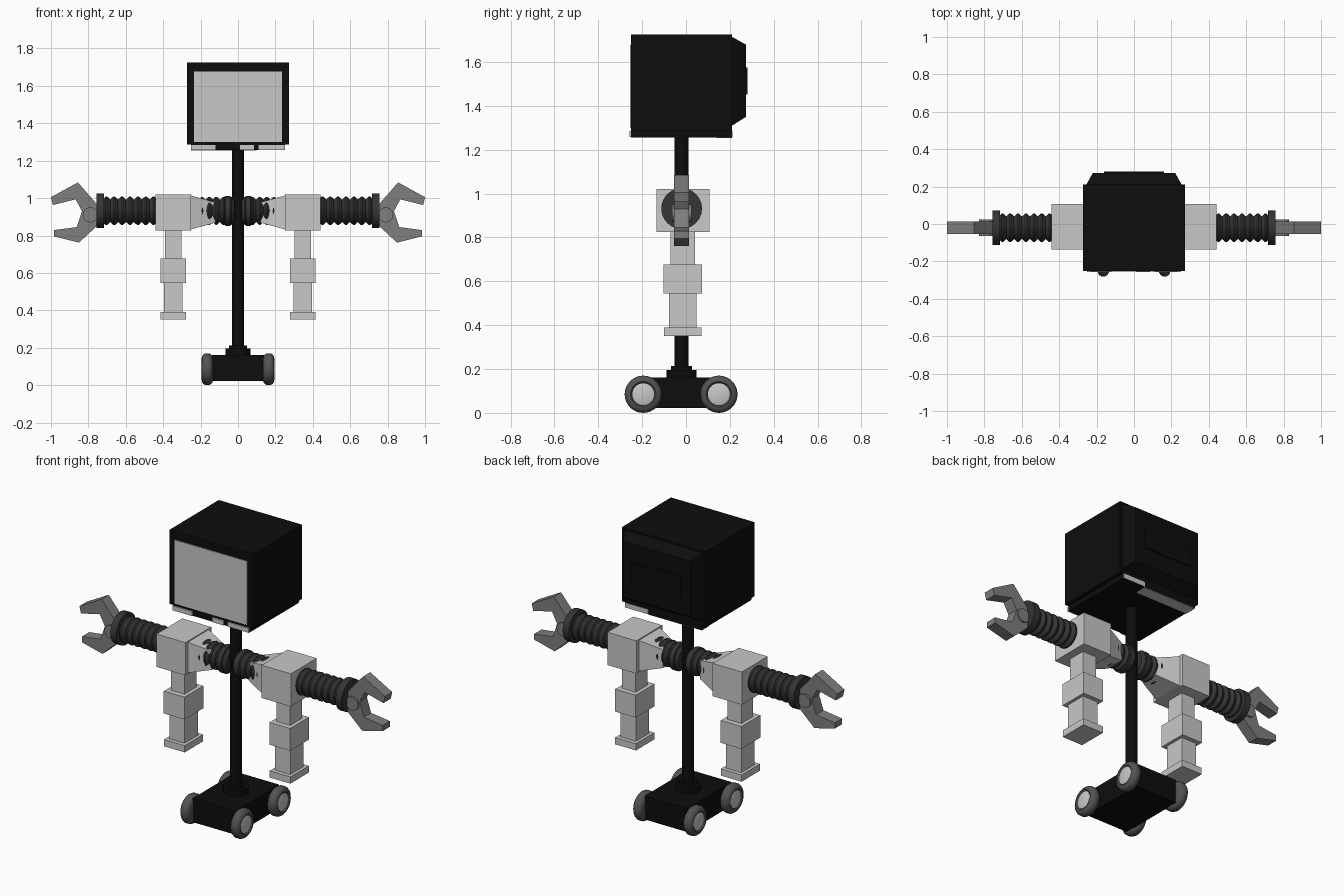
import bpy, bmesh, math
from mathutils import Matrix, Vector

if "Cube" in bpy.data.objects:
    bpy.data.objects.remove(bpy.data.objects["Cube"])


def mat(name, v):
    m = bpy.data.materials.new(name)
    m.diffuse_color = (v, v, v, 1)
    m.use_nodes = True
    m.node_tree.nodes["Principled BSDF"].inputs["Base Color"].default_value = m.diffuse_color
    return m


BLACK = mat("black plastic", 0.004)
LIGHT = mat("light grey", 0.58)
RUBBER = mat("dark rubber", 0.035)
TYRE = mat("tyre grey", 0.085)
STEEL = mat("steel grey", 0.21)
CY = -0.02   # middle of the neck, arms and base


def finish(name, bm, m, smooth=False):
    bmesh.ops.recalc_face_normals(bm, faces=bm.faces)
    me = bpy.data.meshes.new(name)
    bm.to_mesh(me)
    bm.free()
    me.materials.append(m)
    ob = bpy.data.objects.new(name, me)
    bpy.context.collection.objects.link(ob)
    if smooth:
        bpy.ops.object.select_all(action='DESELECT')
        ob.select_set(True)
        bpy.context.view_layer.objects.active = ob
        bpy.ops.object.shade_smooth_by_angle(angle=math.radians(35))
    return ob


def loft(name, sections, m):
    """Skin a list of four-corner loops and cap both ends."""
    bm = bmesh.new()
    rings = [[bm.verts.new(p) for p in s] for s in sections]
    for a, b in zip(rings, rings[1:]):
        for i in range(4):
            j = (i + 1) % 4
            bm.faces.new((a[i], a[j], b[j], b[i]))
    bm.faces.new(rings[0])
    bm.faces.new(rings[-1])
    return finish(name, bm, m)


def box(name, x0, x1, y0, y1, z0, z1, m):
    loop = lambda z: [(x0, y0, z), (x1, y0, z), (x1, y1, z), (x0, y1, z)]
    return loft(name, [loop(z0), loop(z1)], m)


def lathe(name, profile, origin, axis, m, sides=24):
    """Spin (distance along axis, radius) pairs round an axis."""
    bm = bmesh.new()
    rot = Vector((0, 0, 1)).rotation_difference(Vector(axis)).to_matrix().to_4x4()
    mx = Matrix.Translation(origin) @ rot
    rings = []
    for h, r in profile:
        rings.append([bm.verts.new(mx @ Vector((r * math.cos(math.tau * i / sides),
                                                r * math.sin(math.tau * i / sides), h)))
                      for i in range(sides)])
    for a, b in zip(rings, rings[1:]):
        for i in range(sides):
            j = (i + 1) % sides
            bm.faces.new((a[i], a[j], b[j], b[i]))
    bm.faces.new(rings[0])
    bm.faces.new(rings[-1])
    return finish(name, bm, m, True)


def bellows(x0, x1, n, low, high):
    """Zigzag profile of a ribbed hose."""
    step = (x1 - x0) / n
    pts = []
    for i in range(n):
        a = x0 + i * step
        pts += [(a, low), (a + step * 0.4, high), (a + step * 0.6, high)]
    return pts + [(x1, low)]


# Television head: cabinet, lower slab, tapered back
box("head_cabinet", -0.273, 0.273, -0.25, 0.21, 1.287, 1.726, BLACK)
box("head_lower_slab", -0.25, 0.25, -0.25, 0.21, 1.257, 1.287, BLACK)


def back_loop(y, hx, z0, z1):
    return [(-hx, y, z0), (hx, y, z0), (hx, y, z1), (-hx, y, z1)]


loft("head_back", [back_loop(0.21, 0.255, 1.31, 1.715),
                   back_loop(0.273, 0.22, 1.35, 1.68)], BLACK)
box("head_back_plate", -0.16, 0.16, 0.27, 0.28, 1.452, 1.575, BLACK)
box("screen", -0.236, 0.236, -0.255, -0.248, 1.30, 1.677, LIGHT)
for i, (a, b) in enumerate([(-0.25, -0.12), (0.01, 0.085), (0.11, 0.25)]):
    box(f"control_panel_{i}", a, b, -0.257, -0.249, 1.258, 1.285, LIGHT)
box("rear_panel", 0.10, 0.25, 0.209, 0.213, 1.258, 1.286, LIGHT)
box("underside_panel", -0.25, 0.10, 0.14, 0.209, 1.254, 1.258, LIGHT)

# Neck pole with stepped collar
lathe("neck_pole", [(0.15, 0.032), (1.27, 0.032)], (0, CY, 0), (0, 0, 1), BLACK)
lathe("pole_collar", [(0.15, 0.068), (0.195, 0.068), (0.195, 0.048), (0.213, 0.048)],
      (0, CY, 0), (0, 0, 1), BLACK)

# Wheeled base
box("base_body", -0.14, 0.14, CY - 0.205, CY + 0.205, 0.022, 0.162, BLACK)
TYRE_PROFILE = [(-0.005, 0.05), (-0.005, 0.066), (0.003, 0.078), (0.014, 0.085), (0.034, 0.085),
                (0.045, 0.079), (0.053, 0.068), (0.054, 0.058), (0.048, 0.052)]
for s, side in ((-1, "left"), (1, "right")):
    for y, end in ((-0.195, "front"), (0.15, "back")):
        at = (s * 0.14, y, 0.085)
        lathe(f"tyre_{end}_{side}", TYRE_PROFILE, at, (s, 0, 0), TYRE, 32)
        lathe(f"hubcap_{end}_{side}", [(0.04, 0.05), (0.05, 0.05), (0.053, 0.043)],
              at, (s, 0, 0), LIGHT, 32)

# Claw outline (x, z) of one side
CLAW = [(0.755, 0.968), (0.856, 1.084), (1.0, 1.005), (0.99, 0.963), (0.868, 0.993),
        (0.834, 0.93), (0.862, 0.845), (0.984, 0.829), (0.984, 0.795), (0.85, 0.762),
        (0.755, 0.85)]
AZ = 0.932   # arm height

for s, side in ((-1, "left"), (1, "right")):
    at, ax = (0, CY, AZ), (s, 0, 0)
    # Hose from the pole through the shoulder block to the claw
    lathe(f"inner_flange_{side}", [(0.036, 0.07), (0.042, 0.08), (0.068, 0.08), (0.074, 0.07)],
          at, ax, RUBBER)
    lathe(f"inner_hose_{side}", bellows(0.02, 0.25, 6, 0.06, 0.075), at, ax, RUBBER)
    lathe(f"outer_hose_{side}", bellows(0.43, 0.725, 7, 0.06, 0.076), at, ax, RUBBER)
    lathe(f"wrist_flange_{side}", [(0.717, 0.093), (0.757, 0.093)], at, ax, RUBBER)

    # Shoulder block with tapered inner end
    def sq(x, hy, hz):
        return [(s * x, -0.014 + a * hy, 0.923 + b * hz)
                for a, b in ((-1, -1), (1, -1), (1, 1), (-1, 1))]
    loft(f"shoulder_block_{side}", [sq(0.25, 0.121, 0.097), sq(0.44, 0.121, 0.097)], LIGHT)
    loft(f"shoulder_taper_{side}", [sq(0.12, 0.056, 0.054), sq(0.255, 0.10, 0.092)], LIGHT)

    # Hanging limb: stacked blocks (half x, half y, bottom, top)
    for part, hx, hy, z0, z1 in (("upper", 0.045, 0.055, 0.67, 0.83),
                                 ("joint", 0.068, 0.088, 0.545, 0.677),
                                 ("lower", 0.05, 0.062, 0.385, 0.55),
                                 ("foot", 0.068, 0.086, 0.35, 0.39)):
        cx = s * 0.346
        box(f"limb_{part}_{side}", cx - hx, cx + hx, -0.015 - hy, -0.015 + hy, z0, z1, LIGHT)

    # Claw: extruded outline and pivot
    bm = bmesh.new()
    f = bm.faces.new([bm.verts.new((s * x, CY - 0.034, z)) for x, z in CLAW])
    ext = bmesh.ops.extrude_face_region(bm, geom=[f])
    bmesh.ops.translate(bm, vec=(0, 0.068, 0),
                        verts=[v for v in ext["geom"] if isinstance(v, bmesh.types.BMVert)])
    finish(f"claw_{side}", bm, STEEL)
    lathe(f"claw_pivot_{side}", [(-0.044, 0.04), (0.044, 0.04)],
          (s * 0.79, CY, 0.91), (0, 1, 0), STEEL)
